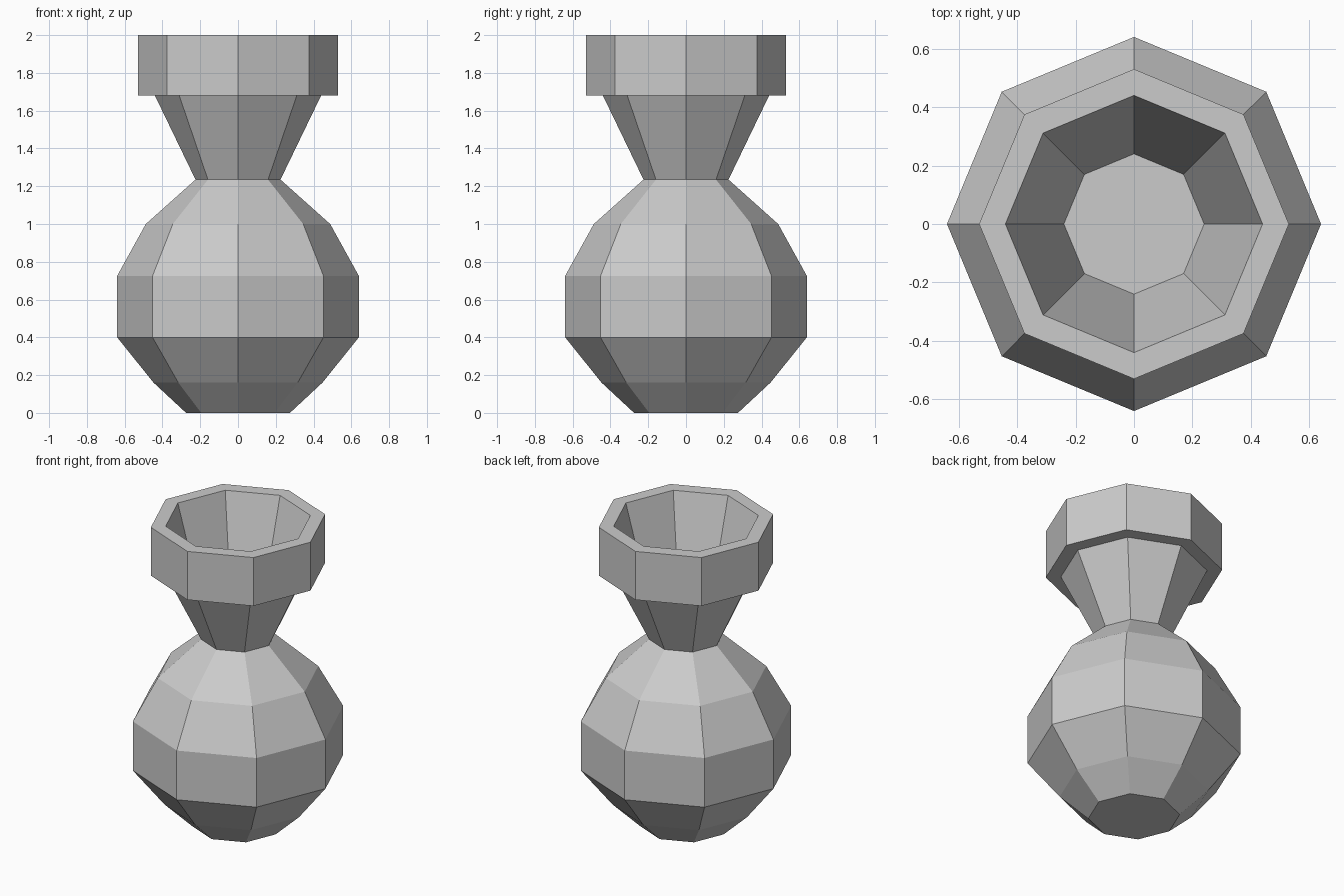
import bpy, bmesh
from math import cos, sin, pi

if "Cube" in bpy.data.objects:
    bpy.data.objects.remove(bpy.data.objects["Cube"])

SIDES = 8


def lathe(name, profile):
    """Revolve a (radius, z) profile into a flat-faced solid, capping both ends."""
    bm = bmesh.new()
    rings = [[bm.verts.new((r * cos(2 * pi * i / SIDES), r * sin(2 * pi * i / SIDES), z))
              for i in range(SIDES)] for r, z in profile]
    for low, high in zip(rings, rings[1:]):
        for i in range(SIDES):
            j = (i + 1) % SIDES
            bm.faces.new((low[i], low[j], high[j], high[i]))
    bm.faces.new(rings[0][::-1])
    bm.faces.new(rings[-1])
    bmesh.ops.recalc_face_normals(bm, faces=bm.faces)
    mesh = bpy.data.meshes.new(name)
    bm.to_mesh(mesh)
    bm.free()
    obj = bpy.data.objects.new(name, mesh)
    bpy.context.collection.objects.link(obj)
    return obj


lathe("vase", [
    # round belly
    (0.275, 0.0), (0.447, 0.16), (0.64, 0.40), (0.64, 0.725), (0.488, 1.0),
    # neck and flared throat
    (0.225, 1.235), (0.44, 1.68),
    # thick collar
    (0.53, 1.68), (0.53, 2.0),
    # hollow mouth with flat floor
    (0.44, 2.0), (0.24, 1.30),
])
